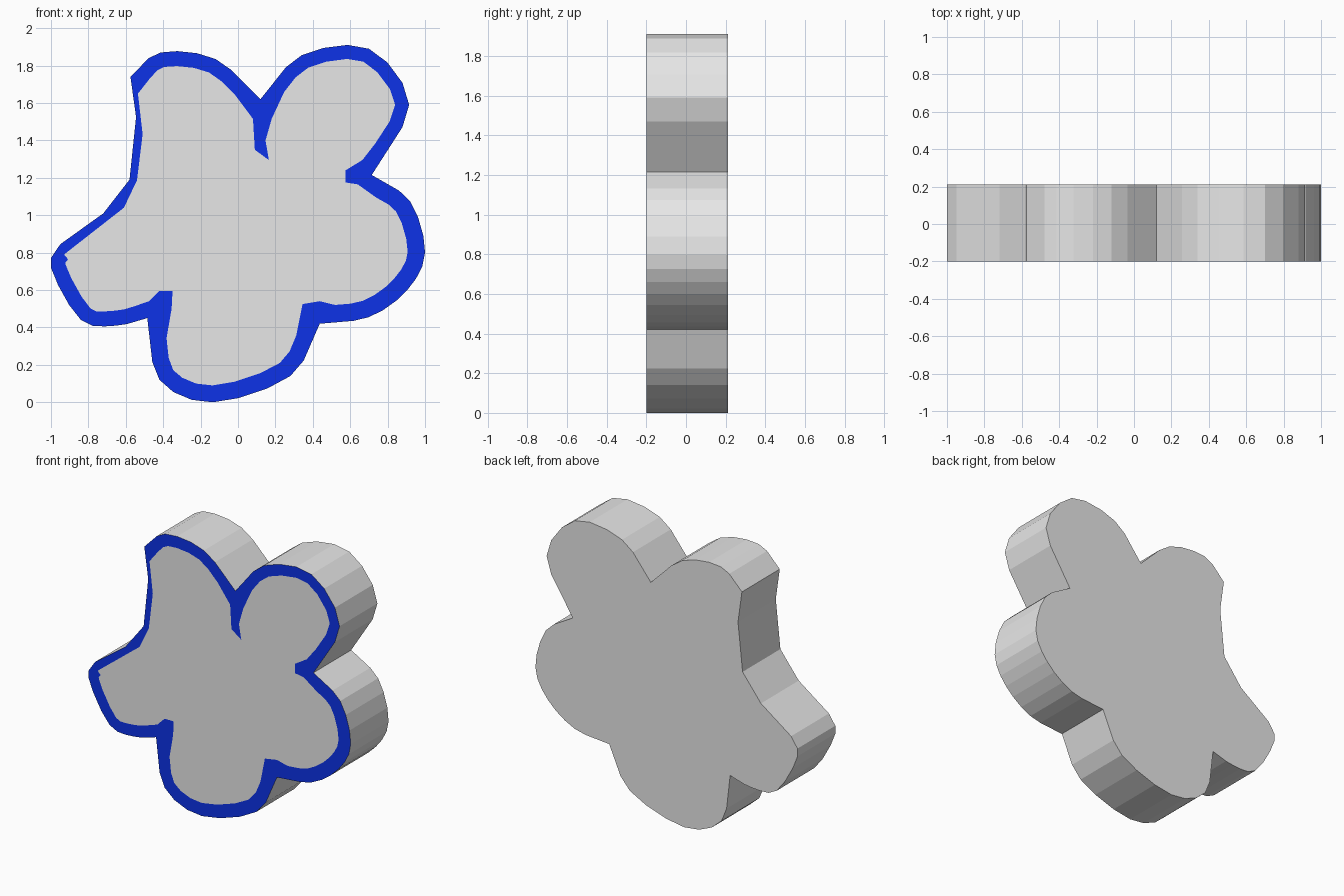
import bpy, bmesh
from mathutils import Vector

if "Cube" in bpy.data.objects:
    bpy.data.objects.remove(bpy.data.objects["Cube"])

FRONT, BACK = -0.2, 0.212
STEPS = 3  # flat sides per span of a lobe

# Each lobe, clockwise: border width, curve points, straight corners after it,
# and the border's inner tip at the notch that follows
LOBES = [
    (.08, [(-.575, 1.74), (-.415, 1.87), (-.12, 1.835), (.12, 1.62)], [],
     [(.08, 1.515), (.09, 1.35), (.165, 1.295), (.147, 1.4), (.18, 1.515)]),
    (.075, [(.12, 1.62), (.34, 1.855), (.70, 1.89), (.915, 1.59), (.715, 1.215)], [],
     [(.665, 1.295), (.575, 1.24), (.575, 1.175), (.64, 1.165)]),
    (.093, [(.715, 1.215), (.92, 1.075), (1, .80), (.905, .60), (.70, .455), (.437, .42)], [],
     [(.437, .54), (.345, .525)]),
    (.09, [(.437, .42), (.28, .14), (-.135, 0), (-.42, .12), (-.485, .45)], [],
     [(-.355, .50), (-.35, .595), (-.42, .595), (-.475, .54)]),
    (.08, [(-.485, .45), (-.65, .41), (-.84, .44), (-1, .72), (-.95, .845)],
     [(-.72, 1.01), (-.58, 1.19), (-.545, 1.525)],
     [(-.93, .79), (-.61, 1.04), (-.54, 1.187), (-.51, 1.433), (-.535, 1.65)]),
]


def material(name, color):
    m = bpy.data.materials.new(name)
    m.diffuse_color = (*color, 1)
    m.use_nodes = True
    m.node_tree.nodes["Principled BSDF"].inputs["Base Color"].default_value = m.diffuse_color
    return m


def curve(points):
    """Smooth curve through the points, sampled into flat sides."""
    p = [Vector(q) for q in points]
    p = [2 * p[0] - p[1]] + p + [2 * p[-1] - p[-2]]
    out = []
    for a, b, c, d in zip(p, p[1:], p[2:], p[3:]):
        for s in range(STEPS):
            t = s / STEPS
            out.append(b + (c - a) * (t / 2) + (2 * a - 5 * b + 4 * c - d) * (t * t / 2)
                       + (3 * b - a - 3 * c + d) * (t ** 3 / 2))
    return out + [p[-2]]


# Outer silhouette and inner edge of the painted border
outer, inner = [], []
for width, points, corners, tip in LOBES:
    arc = curve(points)
    for a, b, c in zip(arc, arc[1:], arc[2:]):
        along = (b - a).normalized() + (c - b).normalized()
        inner.append(b + Vector((along.y, -along.x)).normalized() * width)
    inner += tip
    outer += arc if corners else arc[:-1]
    outer += corners

bm = bmesh.new()


def ring(points, y):
    return [bm.verts.new((x, y, z)) for x, z in points]


def loop_edges(verts):
    return [bm.edges.new((verts[k - 1], verts[k])) for k in range(len(verts))]


# Front border between the two loops
front, centre, back = ring(outer, FRONT), ring(inner, FRONT), ring(outer, BACK)
fill = bmesh.ops.triangle_fill(bm, use_beauty=True, normal=(0, -1, 0),
                               edges=loop_edges(front) + loop_edges(centre))
for g in fill["geom"]:
    if isinstance(g, bmesh.types.BMFace):
        g.material_index = 1

# Front centre, back and side walls
bm.faces.new(centre)
bm.faces.new(back)
for k in range(len(front)):
    bm.faces.new((front[k - 1], front[k], back[k], back[k - 1]))
bmesh.ops.recalc_face_normals(bm, faces=bm.faces)

mesh = bpy.data.meshes.new("flower_slab")
bm.to_mesh(mesh)
bm.free()
mesh.materials.append(material("light grey", (.8, .8, .8)))
mesh.materials.append(material("blue border", (.004, .032, .8)))
bpy.context.collection.objects.link(bpy.data.objects.new("flower_slab", mesh))
